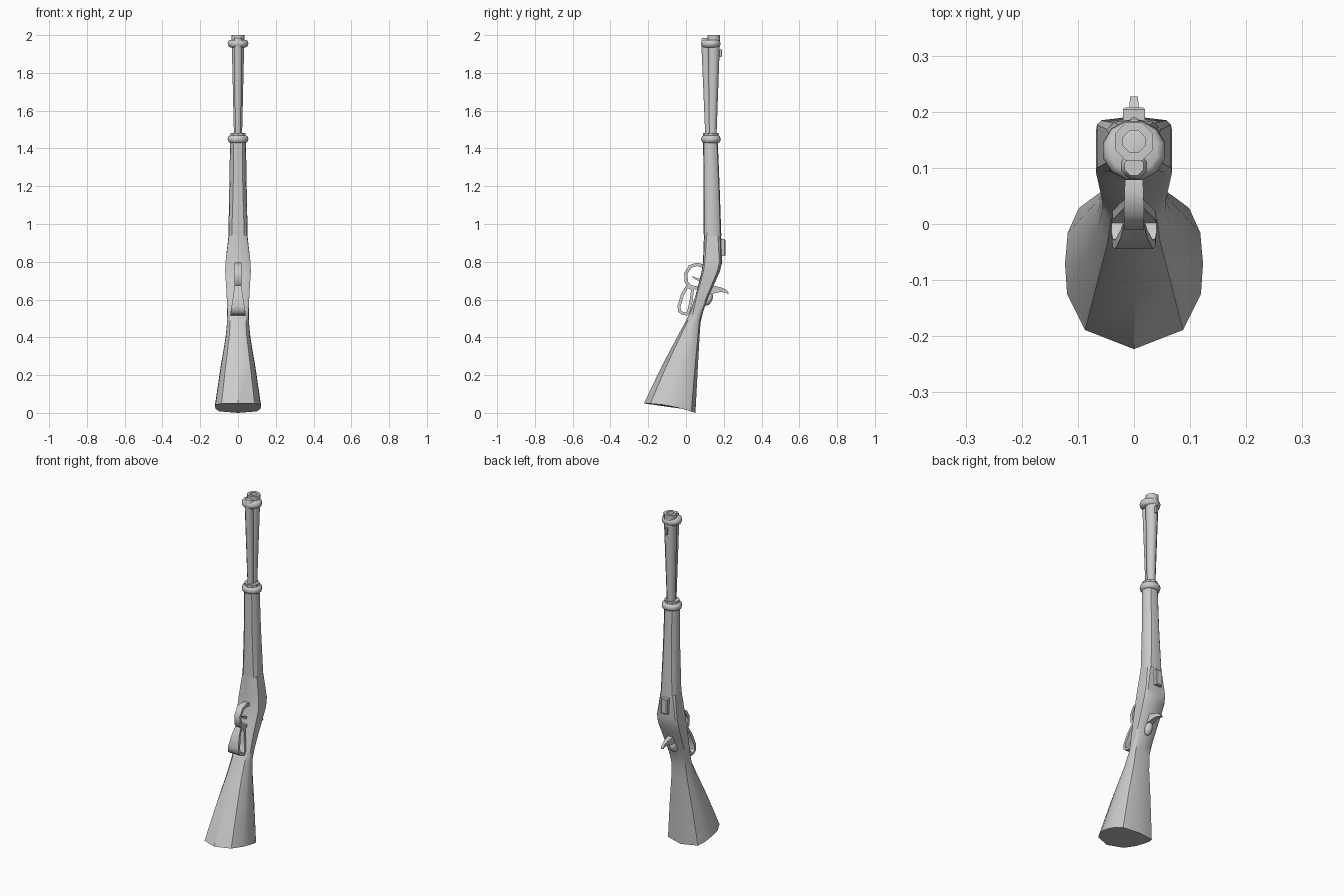
import bpy, bmesh, math
from mathutils import Vector

cube = bpy.data.objects.get("Cube")
if cube:
    bpy.data.objects.remove(cube, do_unlink=True)

grey = bpy.data.materials.new("plain grey")
grey.use_nodes = True
grey.diffuse_color = (0.6, 0.6, 0.6, 1)
grey.node_tree.nodes["Principled BSDF"].inputs["Base Color"].default_value = (0.6, 0.6, 0.6, 1)


def loft(name, rings, closed=False, angle=35):
    """Skin a list of equal-length rings of points into one object."""
    bm = bmesh.new()
    vs = [[bm.verts.new(p) for p in r] for r in rings]
    n = len(vs[0])
    pairs = list(zip(vs, vs[1:]))
    if closed:
        pairs.append((vs[-1], vs[0]))
    else:
        bm.faces.new(vs[0][::-1])
        bm.faces.new(vs[-1])
    for a, b in pairs:
        for i in range(n):
            j = (i + 1) % n
            bm.faces.new((a[i], a[j], b[j], b[i]))
    bmesh.ops.recalc_face_normals(bm, faces=bm.faces)
    mesh = bpy.data.meshes.new(name)
    bm.to_mesh(mesh)
    bm.free()
    mesh.materials.append(grey)
    ob = bpy.data.objects.new(name, mesh)
    bpy.context.collection.objects.link(ob)
    bpy.ops.object.select_all(action="DESELECT")
    ob.select_set(True)
    bpy.context.view_layer.objects.active = ob
    bpy.ops.object.shade_smooth_by_angle(angle=math.radians(angle))
    return ob


# Half cross-sections: width fraction, front-to-back fraction
STOCK = [(0, 0), (.71, .125), (.97, .36), (1, .56), (.96, .76), (.8, .92), (0, 1)]
BOX = [(0, 0), (.8, .02), (1, .1), (1, .5), (1, .85), (.88, .93), (0, 1)]
ROUND = [(0, 0), (.55, .05), (.9, .25), (1, .5), (.9, .75), (.55, .95), (0, 1)]


def section(z_front, z_back, y_front, y_back, w, a, b=None, t=0.0):
    """Mirrored body ring, blending two half cross-sections."""
    b = b or a
    half = [(p[0] + (q[0] - p[0]) * t, p[1] + (q[1] - p[1]) * t) for p, q in zip(a, b)]
    full = half + [(-u, v) for u, v in half[-2:0:-1]]
    return [(u * w, y_front + (y_back - y_front) * v, z_front + (z_back - z_front) * v * v)
            for u, v in full]


def lathe(name, profile, sides, angle=35, sy=1.0):
    """Profile of (radius, centre y, z) rings."""
    ring = [2 * math.pi * (i + .5) / sides for i in range(sides)]
    return loft(name, [[(r * math.cos(t), y + sy * r * math.sin(t), z) for t in ring]
                       for r, y, z in profile], angle=angle)


def band(name, path, closed=False):
    """Strap in the side plane; path of (y, z, thickness, half width)."""
    rings, n = [], len(path)
    for i, (y, z, th, w) in enumerate(path):
        p = path[(i - 1) % n] if closed or i else path[i]
        q = path[(i + 1) % n] if closed or i < n - 1 else path[i]
        d = Vector((q[0] - p[0], q[1] - p[1])).normalized()
        ny, nz = -d.y * th / 2, d.x * th / 2
        rings.append([(-w, y + ny, z + nz), (w, y + ny, z + nz),
                      (w, y - ny, z - nz), (-w, y - ny, z - nz)])
    return loft(name, rings, closed, 50)


# Butt stock running through the wrist into the receiver
loft("stock_and_receiver", [
    section(.05, 0, -.223, .05, .123, STOCK),
    section(.25, .23, -.127, .062, .092, STOCK),
    section(.40, .39, -.048, .071, .066, STOCK),
    section(.48, .48, -.004, .077, .058, STOCK),
    section(.54, .54, .024, .092, .057, STOCK, BOX, .5),
    section(.62, .62, .05, .122, .06, BOX),
    section(.70, .70, .071, .158, .065, BOX),
    section(.75, .75, .083, .18, .068, BOX),
    section(.80, .80, .09, .192, .066, BOX),
    section(.94, .94, .095, .186, .05, BOX, ROUND, .4)])

# Fore-end
loft("fore_end", [
    section(.94, .94, .094, .187, .051, BOX, ROUND, .6),
    section(1.2, 1.2, .092, .178, .046, ROUND),
    section(1.44, 1.44, .091, .168, .042, ROUND)])

# Barrel with bored muzzle, and magazine tube in front of it
lathe("barrel", [(.021, .147, 1.9), (.021, .147, 2.0), (.037, .147, 2.0),
                 (.035, .146, 1.93), (.023, .14, 1.46)], 8, 50)
lathe("magazine_tube", [(.016, .117, 1.46), (.024, .104, 1.94),
                        (.024, .103, 1.975), (.018, .103, 1.985)], 8, 50)

# Bands clasping the barrel, and the collar above the lower one
for name, z, y in (("lower_band", 1.449, .132), ("upper_band", 1.955, .131)):
    lathe(name, [(.042, y, z - .02), (.052, y, z - .015), (.057, y, z),
                 (.052, y, z + .015), (.042, y, z + .02)], 12, 50, .95)
lathe("collar", [(.041, .131, 1.45), (.041, .131, 1.483)], 10)

# Lever: finger guard loop and hand loop
band("lever_guard", [(.1, .775, .018, .014), (.058, .786, .018, .017), (.022, .775, .018, .018),
                     (-.001, .738, .018, .018), (.002, .692, .018, .018),
                     (.028, .666, .018, .018), (.075, .66, .018, .015)])
band("lever_hand_loop", [(.035, .655, .016, .018), (.004, .667, .016, .018),
                         (-.018, .628, .016, .024), (-.037, .565, .016, .034),
                         (-.034, .537, .016, .038), (-.018, .527, .016, .04),
                         (.004, .523, .016, .04), (.015, .538, .016, .038),
                         (.028, .6, .016, .026)], True)

# Trigger and hammer
band("trigger", [(.1, .69, .02, .007), (.07, .704, .015, .007),
                 (.05, .712, .01, .006), (.034, .722, .005, .005)])
band("hammer", [(.11, .65, .05, .018), (.15, .653, .04, .016), (.185, .652, .024, .011),
                (.208, .645, .016, .008), (.225, .632, .007, .007)])

# Rounded knob below the hammer
lathe("tang_knob", [(.022 * math.sin(a) + .001, .118 + .025 * -math.cos(a) * .4,
                     .603 - .035 * math.cos(a))
                    for a in (i * math.pi / 6 for i in range(7))], 10, 60)


def box(name, x, y0, y1, z0, z1, inset):
    """Block on the rear face, its outer side chamfered."""
    def ring(y, k):
        return [(-x + k, y, z0 + k), (x - k, y, z0 + k), (x - k, y, z1 - k), (-x + k, y, z1 - k)]
    loft(name, [ring(y0, 0), ring(y1 - inset, 0), ring(y1, inset)])


# Rear plate and front sight
box("rear_plate", .02, .16, .208, .83, .92, .004)
box("front_sight", .007, .16, .19, 1.885, 1.925, .003)
